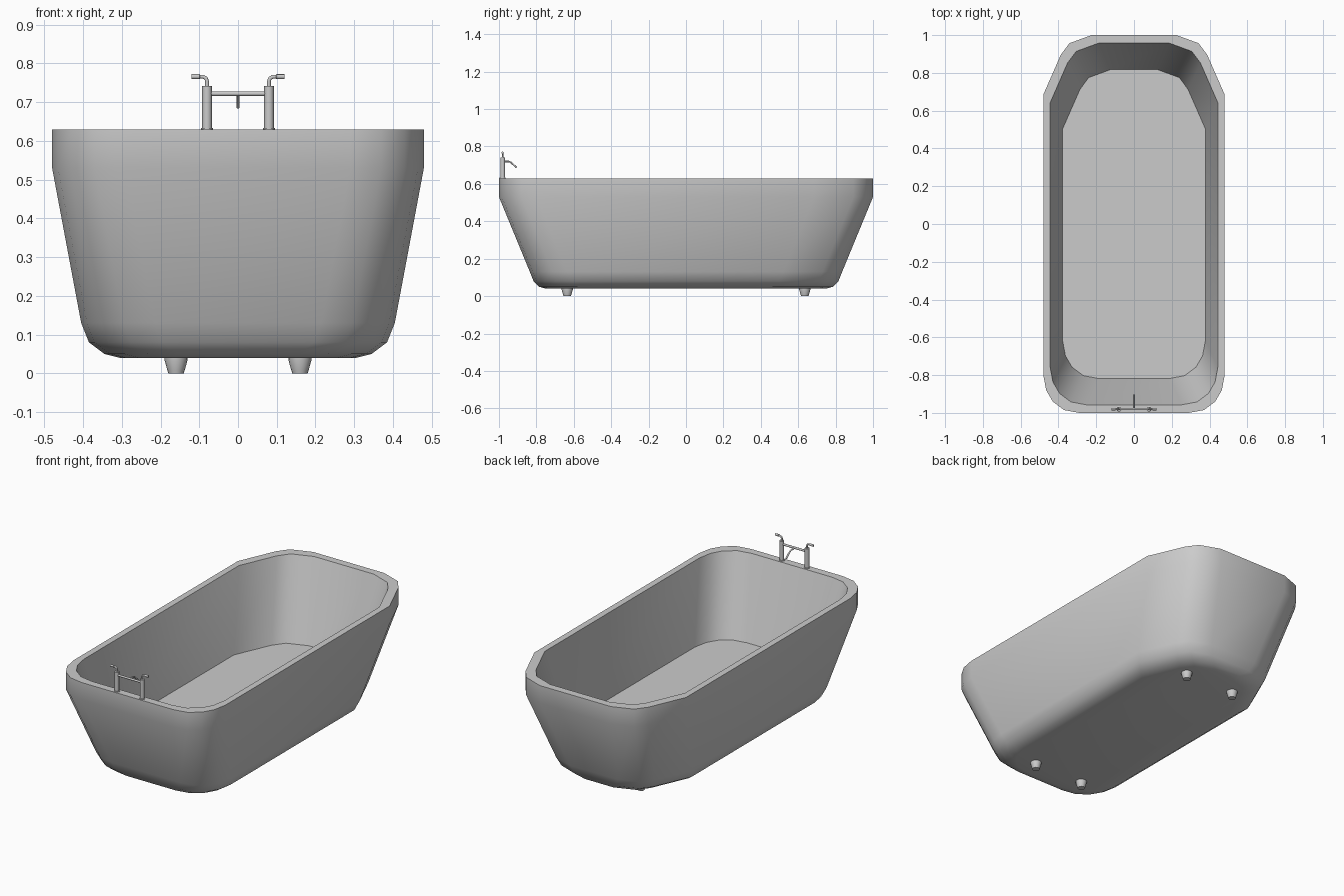
import bpy, bmesh, math
from mathutils import Vector

if "Cube" in bpy.data.objects:
    bpy.data.objects.remove(bpy.data.objects["Cube"])

# half outlines of the tub: front corner (rounded) and back corner (tapered)
FRONT = [(0.29, -1.0), (0.37, -0.985), (0.43, -0.94), (0.465, -0.88), (0.48, -0.80)]
BACK = [(0.48, 0.685), (0.388, 0.895), (0.342, 0.957), (0.225, 1.0)]


def outline(dx, dy):
    right = [(x - dx, y + dy) for x, y in FRONT] + [(x - dx, y - dy) for x, y in BACK]
    return right + [(-x, y) for x, y in reversed(right)]


def finish(name, bm, angle=40):
    bmesh.ops.recalc_face_normals(bm, faces=bm.faces)
    me = bpy.data.meshes.new(name)
    bm.to_mesh(me)
    bm.free()
    ob = bpy.data.objects.new(name, me)
    bpy.context.collection.objects.link(ob)
    bpy.ops.object.select_all(action='DESELECT')
    ob.select_set(True)
    bpy.context.view_layer.objects.active = ob
    bpy.ops.object.shade_smooth_by_angle(angle=math.radians(angle))
    return ob


def loft(name, rings, angle=40):
    bm = bmesh.new()
    loops = [[bm.verts.new(p) for p in r] for r in rings]
    n = len(loops[0])
    for a, b in zip(loops, loops[1:]):
        for i in range(n):
            j = (i + 1) % n
            bm.faces.new((a[i], a[j], b[j], b[i]))
    bm.faces.new(loops[0])
    bm.faces.new(loops[-1])
    return finish(name, bm, angle)


def lathe(name, x, y, profile, n=16):
    rings = [[(x + r * math.cos(2 * math.pi * i / n), y + r * math.sin(2 * math.pi * i / n), z)
              for i in range(n)] for r, z in profile]
    return loft(name, rings)


def tube(name, path, radii, n=10):
    # round tube through points, mitred at each bend
    pts = [Vector(p) for p in path]
    side = None
    rings = []
    for i, p in enumerate(pts):
        t = (pts[min(i + 1, len(pts) - 1)] - pts[max(i - 1, 0)]).normalized()
        if side is None:
            side = t.orthogonal().normalized()
        side = (side - t * side.dot(t)).normalized()
        up = t.cross(side)
        rings.append([p + radii[i] * (side * math.cos(2 * math.pi * k / n) +
                                      up * math.sin(2 * math.pi * k / n)) for k in range(n)])
    return loft(name, rings, 50)


# tub shell: underside, outer wall, rim, inner wall, basin floor
levels = [(0.175, 0.25, 0.04), (0.135, 0.215, 0.05), (0.095, 0.185, 0.08),
          (0.075, 0.165, 0.13), (0, 0, 0.53), (0, 0, 0.63),
          (0.036, 0.043, 0.63), (0.102, 0.182, 0.19)]
loft("tub", [[(x, y, z) for x, y in outline(dx, dy)] for dx, dy, z in levels])

# feet
for sx, side in ((-1, "left"), (1, "right")):
    for sy, end in ((-1, "front"), (1, "back")):
        lathe(f"{end}_{side}_foot", 0.16 * sx, 0.635 * sy,
              [(0.02, 0), (0.023, 0.01), (0.03, 0.035), (0.03, 0.045)])

# tap posts with bent lever handles
Y = -0.98
for s, side in ((-1, "left"), (1, "right")):
    lathe(f"{side}_tap_post", 0.08 * s, Y,
          [(0.016, 0.628), (0.016, 0.633), (0.0125, 0.634), (0.0125, 0.742)])
    path = [(0.08, 0.738), (0.08, 0.755), (0.083, 0.762), (0.09, 0.766), (0.098, 0.766),
            (0.099, 0.766), (0.12, 0.766)]
    tube(f"{side}_tap_handle", [(x * s, Y, z) for x, z in path],
         [0.005] * 5 + [0.0065] * 2)

# crossbar and spout
tube("tap_crossbar", [(-0.075, Y, 0.722), (0.075, Y, 0.722)], [0.006] * 2)
tube("tap_spout", [(0, Y, 0.72), (0, -0.95, 0.72), (0, -0.938, 0.716), (0, -0.905, 0.687)],
     [0.0045] * 4)
